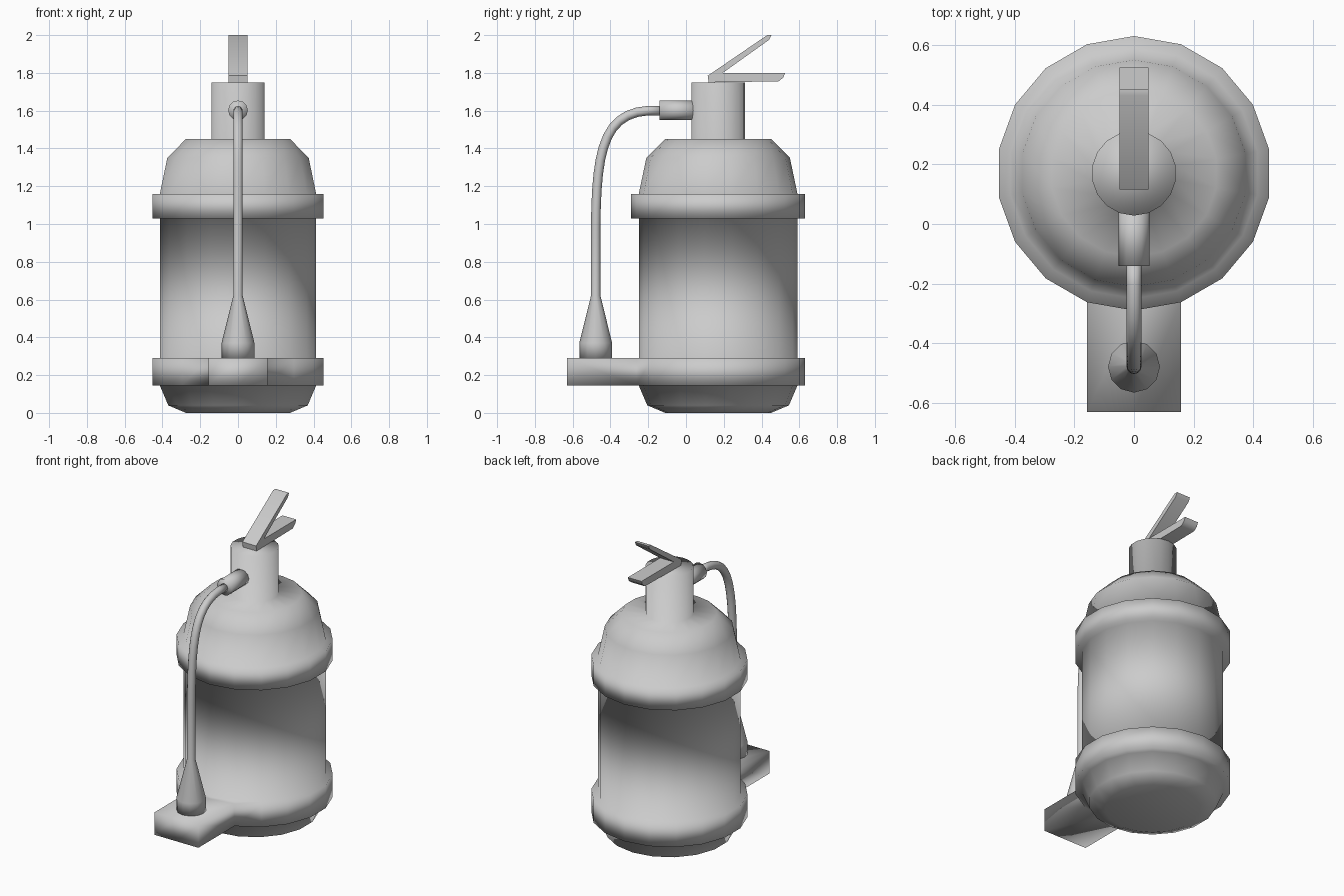
import bpy, bmesh
from math import sin, cos, pi
from mathutils import Vector

cube = bpy.data.objects.get("Cube")
if cube:
    bpy.data.objects.remove(cube, do_unlink=True)

CENTRE_Y = 0.17

grey = bpy.data.materials.new("plain grey")
grey.use_nodes = True
grey.diffuse_color = (0.6, 0.6, 0.6, 1)
grey.node_tree.nodes["Principled BSDF"].inputs["Base Color"].default_value = grey.diffuse_color


def finish(bm, name):
    bmesh.ops.recalc_face_normals(bm, faces=bm.faces)
    for face in bm.faces:
        face.smooth = True
    mesh = bpy.data.meshes.new(name)
    bm.to_mesh(mesh)
    bm.free()
    mesh.materials.append(grey)
    obj = bpy.data.objects.new(name, mesh)
    bpy.context.collection.objects.link(obj)
    return obj


def sweep(rings, sides):
    """Skin rings given as (centre, radius, side axis, up axis)."""
    bm = bmesh.new()
    loops = []
    for centre, radius, u, v in rings:
        angles = [2 * pi * i / sides + pi / 2 for i in range(sides)]
        loops.append([bm.verts.new(centre + radius * (u * cos(a) + v * sin(a))) for a in angles])
    for low, high in zip(loops, loops[1:]):
        for i in range(sides):
            j = (i + 1) % sides
            bm.faces.new((low[i], low[j], high[j], high[i]))
    bm.faces.new(loops[0])
    bm.faces.new(loops[-1])
    bmesh.ops.recalc_face_normals(bm, faces=bm.faces)
    return bm


X, Y, Z = Vector((1, 0, 0)), Vector((0, 1, 0)), Vector((0, 0, 1))

# Tank: one lathe with both raised bands, dome and neck
profile = [(0.28, 0), (0.375, 0.04), (0.42, 0.145), (0.46, 0.145), (0.46, 0.29),
           (0.42, 0.29), (0.42, 1.03), (0.46, 1.03), (0.46, 1.16), (0.42, 1.16),
           (0.38, 1.35), (0.28, 1.45), (0.142, 1.45), (0.142, 1.75)]
tank = sweep([(Vector((0, CENTRE_Y, z)), r, X, Y) for r, z in profile], 18)

# Nozzle shelf: pull the two front faces of the lower band forward
front = []
for face in tank.faces:
    c = face.calc_center_median()
    if abs(c.z - 0.2175) < 0.01 and c.y < -0.2 and abs(c.x) < 0.1 and abs(face.normal.z) < 0.1:
        front.append(face)
pulled = bmesh.ops.extrude_face_region(tank, geom=front)["geom"]
bmesh.ops.delete(tank, geom=front, context="FACES")
for v in pulled:
    if isinstance(v, bmesh.types.BMVert):
        v.co.y = -0.63
finish(tank, "tank")

# Outlet on the front of the neck
finish(sweep([(Vector((0, y, 1.602)), 0.052, X, Z) for y in (0.06, -0.14)], 12), "hose_outlet")

# Hose: smooth bend from the outlet, then straight down into the nozzle
p0, p1, p2, p3 = (Vector(p) for p in ((0, -0.13, 1.6), (0, -0.43, 1.62),
                                      (0, -0.475, 1.42), (0, -0.478, 0.98)))
rings = []
for i in range(13):
    t = i / 12
    s = 1 - t
    point = s**3 * p0 + 3 * s * s * t * p1 + 3 * s * t * t * p2 + t**3 * p3
    tangent = (s * s * (p1 - p0) + 2 * s * t * (p2 - p1) + t * t * (p3 - p2)).normalized()
    rings.append((point, 0.025, X, X.cross(tangent)))
rings += [(Vector((0, -0.478, z)), r, X, Y) for z, r in ((0.62, 0.025), (0.37, 0.087), (0.29, 0.087))]
finish(sweep(rings, 12), "hose_and_nozzle")

# Handle: forked side outline given width
outline = [(0.12, 1.75), (0.49, 1.755), (0.515, 1.775), (0.525, 1.80), (0.195, 1.80),
           (0.44, 1.975), (0.452, 2.0), (0.43, 2.0), (0.115, 1.785)]
bm = bmesh.new()
side = bm.faces.new([bm.verts.new((-0.049, y, z)) for y, z in outline])
moved = bmesh.ops.extrude_face_region(bm, geom=[side])["geom"]
bmesh.ops.translate(bm, vec=(0.098, 0, 0), verts=[v for v in moved if isinstance(v, bmesh.types.BMVert)])
finish(bm, "handle")
bpy.context.view_layer.update()
for obj in bpy.context.collection.objects:
    obj.select_set(obj.name == "handle")
handle = bpy.data.objects["handle"]
bpy.context.view_layer.objects.active = handle
bpy.ops.object.shade_smooth_by_angle(angle=0.9)
